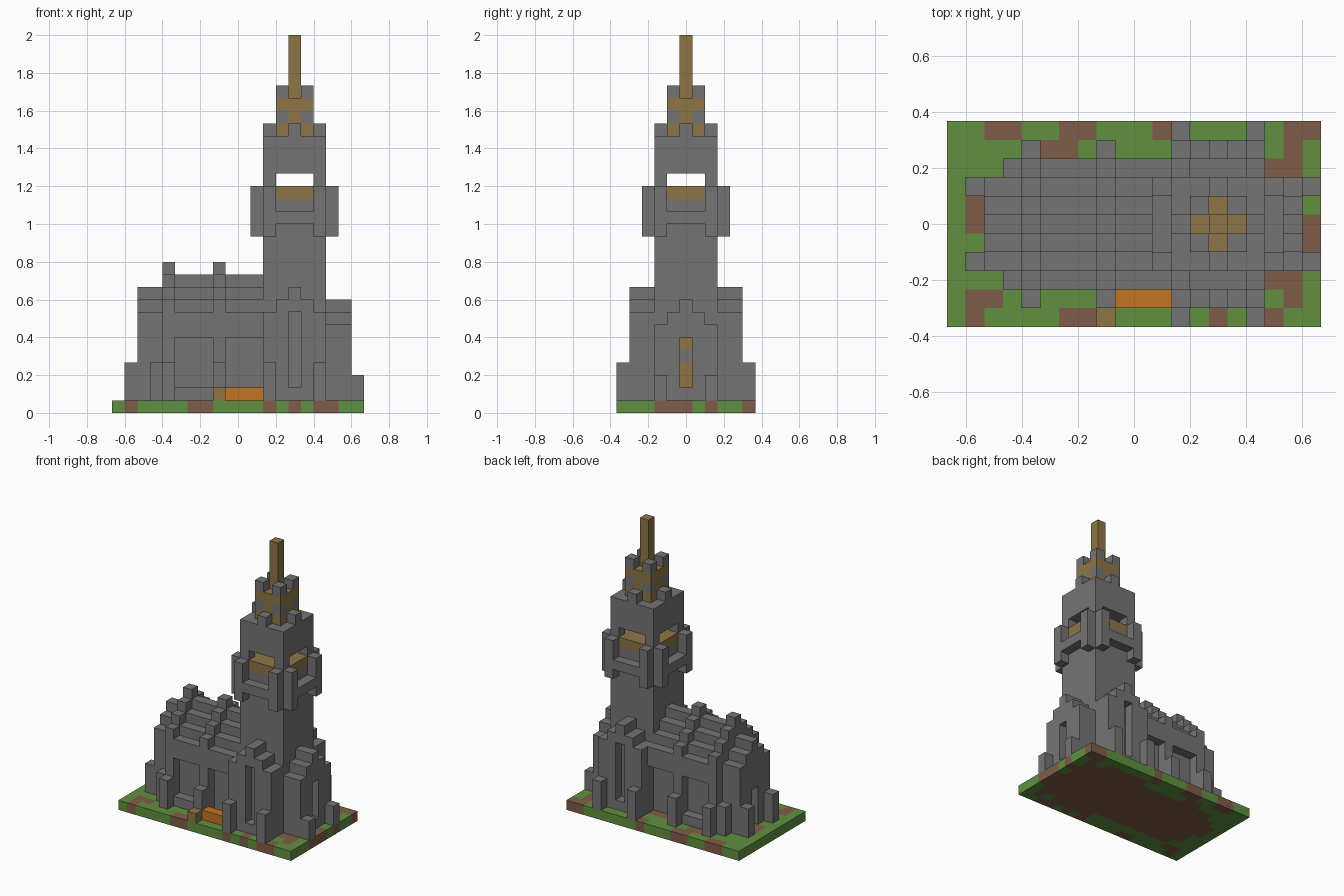
import bpy, bmesh
from mathutils import Vector

cube = bpy.data.objects.get("Cube")
if cube:
    bpy.data.objects.remove(cube, do_unlink=True)

S = 2 / 30                     # edge of one block
NX, NY = 20, 11                # plot size in blocks


def material(name, rgb):
    m = bpy.data.materials.new(name)
    m.use_nodes = True
    m.diffuse_color = (*rgb, 1)
    m.node_tree.nodes["Principled BSDF"].inputs["Base Color"].default_value = (*rgb, 1)
    return m


stone = material("stone grey", (0.175, 0.175, 0.175))
grass = material("grass green", (0.12, 0.28, 0.05))
earth = material("earth brown", (0.21, 0.11, 0.065))
wood = material("wood tan", (0.27, 0.18, 0.065))
orange = material("bright orange", (0.54, 0.175, 0.016))

parts = {}                     # part name -> (material, set of blocks)
taken = set()


def box(i, j, k):
    """Blocks in inclusive ranges; a single number means one block."""
    r = [range(a, a + 1) if isinstance(a, int) else range(a[0], a[1] + 1) for a in (i, j, k)]
    return {(x, y, z) for x in r[0] for y in r[1] for z in r[2]}


def both(cells):
    """Mirror blocks front to back."""
    return cells | {(x, NY - 1 - y, z) for x, y, z in cells}


def around(cells):
    """Repeat blocks on the four sides of the tower axis."""
    out = set()
    for x, y, z in cells:
        a, b = x - 14, y - 5
        for _ in range(4):
            out.add((a + 14, b + 5, z))
            a, b = -b, a
    return out


def part(name, mat, cells):
    cells = cells - taken
    taken.update(cells)
    parts[name] = (mat, cells)


# Ground: earth below the building and in patches, grass elsewhere
soil = box((3, 18), (2, 8), 0) | box(2, (3, 7), 0) | box((12, 16), (1, 9), 0)
patches = [((2, 3), 10), ((6, 7), 10), ((5, 6), 9), (11, 10), ((18, 19), 10), (18, 9),
           (1, (5, 6)), (19, (3, 5)), (19, 7), ((1, 2), 1), (1, 0), ((6, 7), 0),
           (12, 0), (14, 0), ((16, 17), 0), (18, 1)]
for i, j in patches:
    soil |= box(i, j, 0)
part("earth_ground", earth, soil)
part("grass_ground", grass, box((0, NX - 1), (0, NY - 1), 0))

# Tower: shaft, open belfry, stepped top and wooden details
shaft = box((12, 16), (3, 7), (1, 21))
belfry_gap = box((12, 16), (4, 6), (17, 18)) | box((13, 15), (3, 7), (17, 18))
part("tower_shaft", stone, shaft - belfry_gap)
part("belfry_floor", wood, belfry_gap & box((12, 16), (3, 7), 17))
part("belfry_posts", stone, around(box(12, 2, (14, 17)) | box(16, 2, (14, 17))))
part("belfry_rails", stone, around(box((13, 15), 2, 15)))
part("tower_battlements", stone, around(box(14, 3, 22)))
part("spire", wood, box(14, 5, (22, 29)))
part("spire_base", wood, around(box(13, 4, 22) | box(14, 4, 23) | box((13, 14), 4, 24)))
part("spire_pinnacles", stone, around(box(13, 4, 23) | box(13, 4, 25)) | around(box(14, 4, 22)))

# Transept gables with tall slit windows and buttresses
gable = set()
for i in range(12, 17):
    gable |= box(i, (1, 2), (1, 9 - abs(i - 14)))
part("transept", stone, both(gable - box(14, 1, (2, 7))))
part("transept_buttresses", stone, both(box(12, 0, (1, 3)) | box(16, 0, (1, 3))))

# East end, with wooden pieces inside its slit
east = set()
for j in range(3, 8):
    east |= box((17, 18), j, (1, 8 - abs(j - 5)))
slit = box(18, 5, (2, 5))
part("slit_wood", wood, box(17, 5, (2, 3)) | box(17, 5, 5))
part("east_end", stone, east - slit)
part("east_buttresses", stone, both(box(19, 3, (1, 2))))

# Nave: stepped roof, raised ribs and recessed wall bays
nave = set()
for i in range(2, 12):
    peak = 9 if i < 4 else 11 if i in (4, 8) else 10
    for j in range(2, 9):
        if abs(j - 5) < 3 or i > 3:
            nave |= box(i, j, (1, peak - abs(j - 5)))
bays = both(box((5, 7), 2, (2, 5)) | box((9, 11), 2, (1, 5)))
part("nave", stone, nave - bays - box(2, 5, (1, 4)))
part("nave_buttresses", stone, both(box(4, 1, (1, 3)) | box(8, 1, (1, 3)) | box(3, 2, (1, 3))))
part("west_buttresses", stone, both(box(1, 3, (1, 3))))

# Small pieces standing in front of the nave
part("orange_bench", orange, box((9, 11), 1, 1))
part("wooden_crate", wood, box(8, 0, 1))

# Turn each part into a mesh of its exposed block faces
for name, (mat, cells) in parts.items():
    bm = bmesh.new()
    for c in sorted(cells):
        for axis in range(3):
            for side in (0, 1):
                n = list(c)
                n[axis] += 2 * side - 1
                if tuple(n) in taken:
                    continue
                u, v = (axis + 1) % 3, (axis + 2) % 3
                ring = []
                for du, dv in ((0, 0), (1, 0), (1, 1), (0, 1)):
                    p = Vector(c)
                    p[axis] += side
                    p[u] += du
                    p[v] += dv
                    ring.append(bm.verts.new((p - Vector((NX / 2, NY / 2, 0))) * S))
                bm.faces.new(ring if side else ring[::-1])
    bmesh.ops.remove_doubles(bm, verts=bm.verts, dist=S / 100)
    mesh = bpy.data.meshes.new(name)
    bm.to_mesh(mesh)
    bm.free()
    mesh.materials.append(mat)
    bpy.context.collection.objects.link(bpy.data.objects.new(name, mesh))
